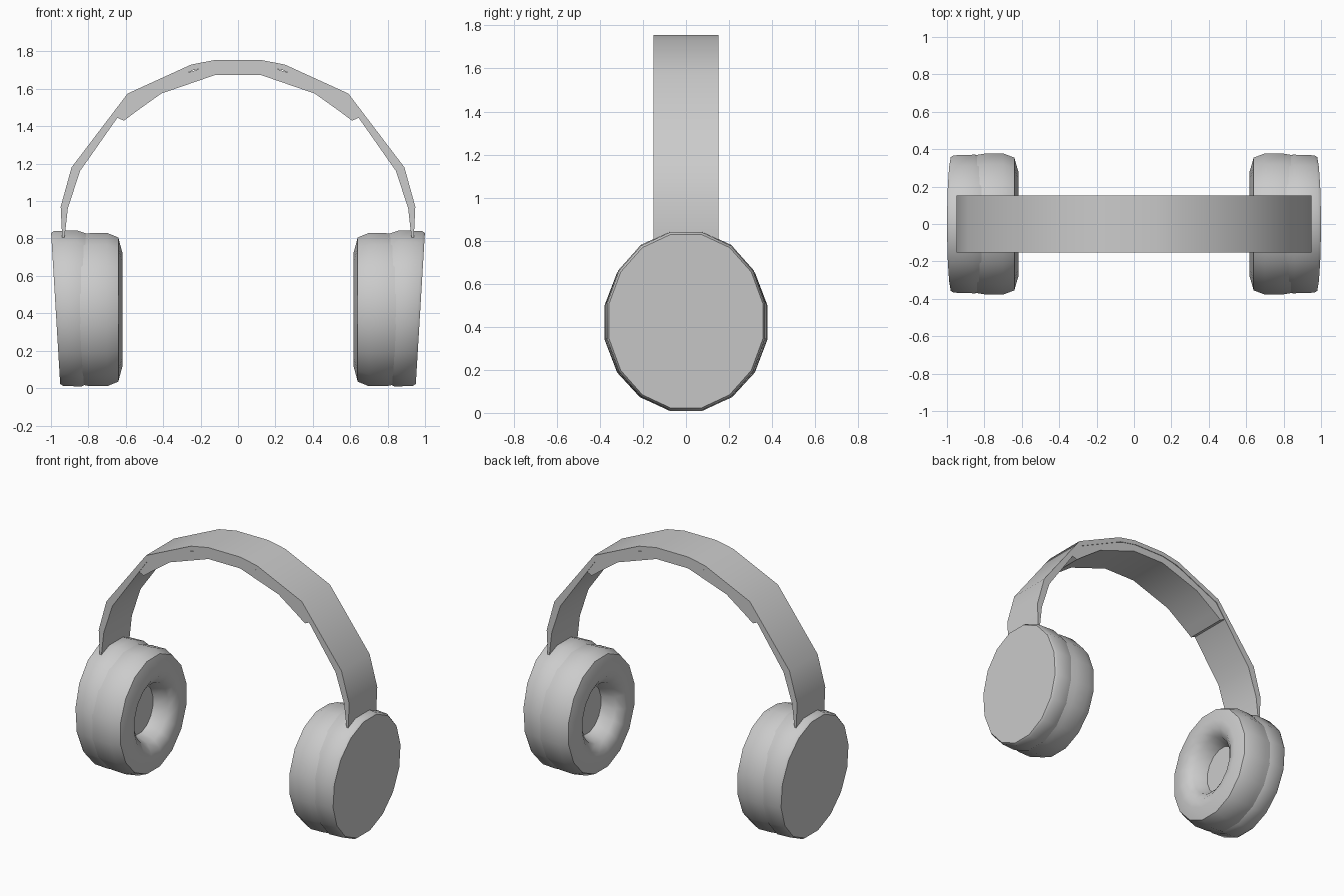
import bpy, bmesh, math

if "Cube" in bpy.data.objects:
    bpy.data.objects.remove(bpy.data.objects["Cube"])


def finish(name, bm, angle):
    bmesh.ops.recalc_face_normals(bm, faces=bm.faces)
    mesh = bpy.data.meshes.new(name)
    bm.to_mesh(mesh)
    bm.free()
    obj = bpy.data.objects.new(name, mesh)
    bpy.context.collection.objects.link(obj)
    bpy.ops.object.select_all(action='DESELECT')
    obj.select_set(True)
    bpy.context.view_layer.objects.active = obj
    bpy.ops.object.shade_smooth_by_angle(angle=math.radians(angle))
    return obj


def lathe(name, rings, side, cz, ry, rz, n=16):
    """Oval rings along x; each ring is (x, scale, tilt)."""
    bm = bmesh.new()
    loops = []
    for x, s, tilt in rings:
        loop = []
        for i in range(n):
            a = 2 * math.pi * (i + 0.5) / n
            dz = rz * s * math.sin(a)
            loop.append(bm.verts.new((side * (x + tilt * dz), ry * s * math.cos(a), cz + dz)))
        loops.append(loop)
    for a, b in zip(loops, loops[1:]):
        for i in range(n):
            j = (i + 1) % n
            bm.faces.new((a[i], a[j], b[j], b[i]))
    bm.faces.new(loops[0])
    bm.faces.new(loops[-1])
    return finish(name, bm, 50)


def arch(name, outer, inner):
    """Mirrored arch from half profiles of (x, z, half width), end to crown."""
    def full(half):
        return half + [(-x, z, w) for x, z, w in reversed(half)]
    bm = bmesh.new()
    rows = []
    for (xo, zo, wo), (xi, zi, wi) in zip(full(outer), full(inner)):
        rows.append([bm.verts.new(c) for c in
                     ((xo, -wo, zo), (xo, wo, zo), (xi, wi, zi), (xi, -wi, zi))])
    for a, b in zip(rows, rows[1:]):
        for i in range(4):
            j = (i + 1) % 4
            bm.faces.new((a[i], a[j], b[j], b[i]))
    bm.faces.new(rows[0])
    bm.faces.new(rows[-1])
    return finish(name, bm, 40)


# Thin outer headband, narrowing to an edge where it enters the cups
W = 0.152
arch("headband",
     [(0.94, 0.80, W), (0.948, 0.97, W), (0.89, 1.18, W), (0.59, 1.575, W),
      (0.25, 1.73, W), (0.12, 1.755, W)],
     [(0.928, 0.80, W), (0.91, 0.96, W), (0.845, 1.16, W), (0.575, 1.545, W),
      (0.24, 1.70, W), (0.115, 1.725, W)])

# Padding under the crown
P = 0.148
arch("headband_pad",
     [(0.655, 1.45, P), (0.585, 1.555, P), (0.41, 1.64, P), (0.12, 1.735, P)],
     [(0.61, 1.43, P), (0.55, 1.475, P), (0.41, 1.575, P), (0.12, 1.675, P)])

# Ear cups: hollow cushion facing inwards, tilted flat shell outside
cushion = [(0.75, 0.40, 0), (0.66, 0.48, 0), (0.625, 0.60, 0), (0.618, 0.74, 0),
           (0.64, 0.94, 0), (0.70, 1.0, 0), (0.80, 0.995, 0), (0.86, 0.97, 0)]
shell = [(0.80, 0.95, 0), (0.85, 1.0, 0.03), (0.96, 0.99, 0.06), (0.975, 0.965, 0.06)]
for side, label in ((-1, "left"), (1, "right")):
    lathe(label + "_ear_cushion", cushion, side, 0.42, 0.385, 0.418)
    lathe(label + "_ear_shell", shell, side, 0.426, 0.378, 0.426)
